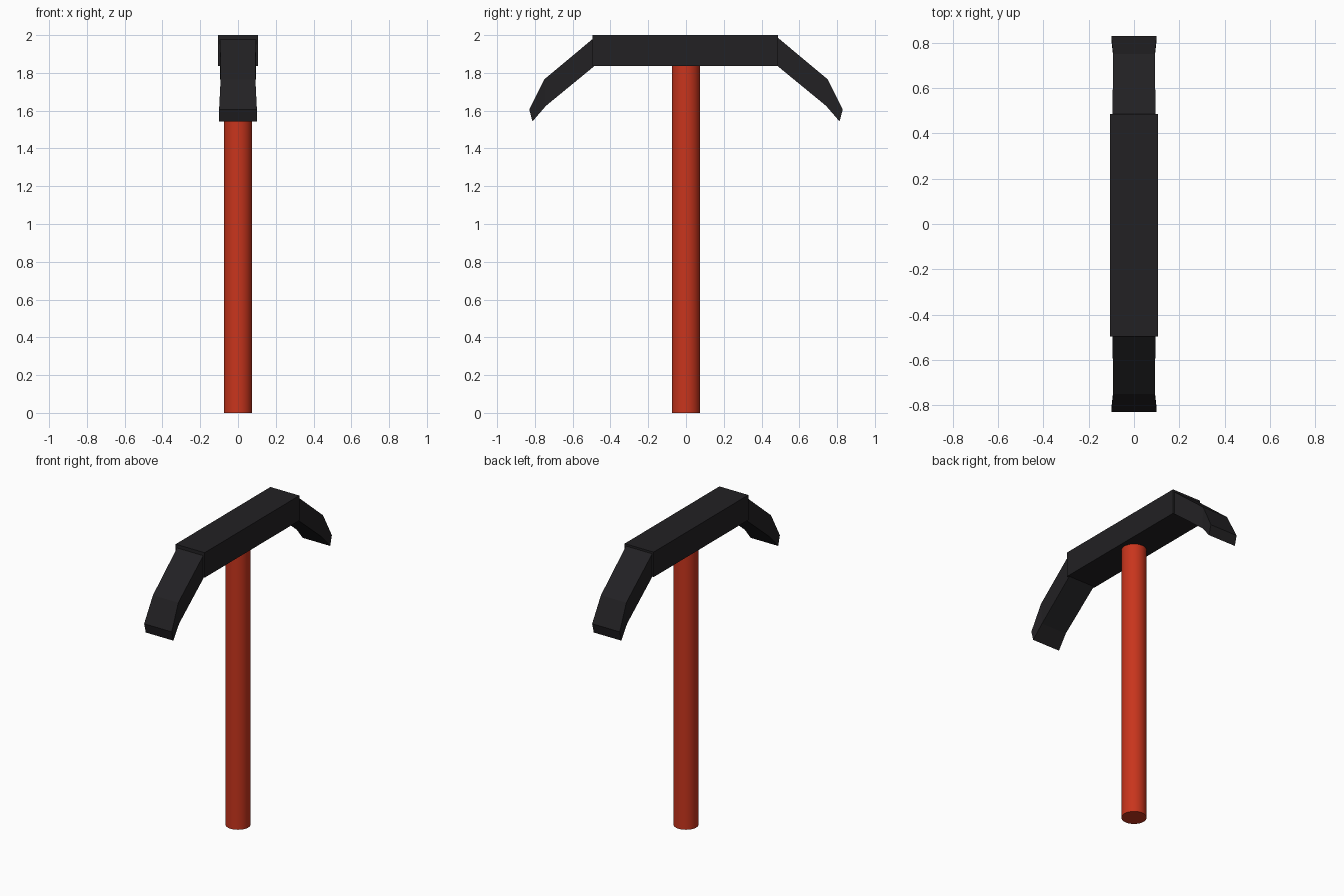
import bpy, bmesh

if "Cube" in bpy.data.objects:
    bpy.data.objects.remove(bpy.data.objects["Cube"])


def material(name, color):
    m = bpy.data.materials.new(name)
    m.diffuse_color = (*color, 1)
    m.use_nodes = True
    m.node_tree.nodes["Principled BSDF"].inputs["Base Color"].default_value = m.diffuse_color
    return m


red = material("red_paint", (0.58, 0.035, 0.012))
black = material("black_metal", (0.016, 0.015, 0.017))

# Handle: round shaft from the ground to the underside of the head
bpy.ops.mesh.primitive_cylinder_add(vertices=32, radius=0.075, depth=1.84, location=(0, 0, 0.92))
handle = bpy.context.object
handle.name = "handle"
handle.data.materials.append(red)
bpy.ops.object.shade_smooth_by_angle()

# Head: straight centre block
bpy.ops.mesh.primitive_cube_add(size=1, location=(0, -0.005, 1.918))
block = bpy.context.object
block.name = "head_block"
block.scale = (0.21, 0.982, 0.164)
bpy.ops.object.transform_apply(location=False, rotation=False, scale=True)
block.data.materials.append(black)

# Arm sections: half width, then outer (y, z) and inner (y, z)
sections = [
    (0.095, (0.484, 1.988), (0.484, 1.837)),
    (0.092, (0.75, 1.766), (0.741, 1.626)),
    (0.100, (0.83, 1.607), (0.813, 1.543)),
]


def make_arm(name, side):
    bm = bmesh.new()
    rings = []
    for w, (yo, zo), (yi, zi) in sections:
        corners = [(-w, yo, zo), (w, yo, zo), (w, yi, zi), (-w, yi, zi)]
        rings.append([bm.verts.new((x, y * side, z)) for x, y, z in corners])
    for a, b in zip(rings, rings[1:]):
        for i in range(4):
            j = (i + 1) % 4
            bm.faces.new((a[i], a[j], b[j], b[i]))
    bm.faces.new(rings[0])
    bm.faces.new(rings[-1])
    bmesh.ops.recalc_face_normals(bm, faces=bm.faces)
    mesh = bpy.data.meshes.new(name)
    bm.to_mesh(mesh)
    bm.free()
    mesh.materials.append(black)
    bpy.context.collection.objects.link(bpy.data.objects.new(name, mesh))


# Drooping arms at both ends of the head
make_arm("front_arm", -1)
make_arm("back_arm", 1)
